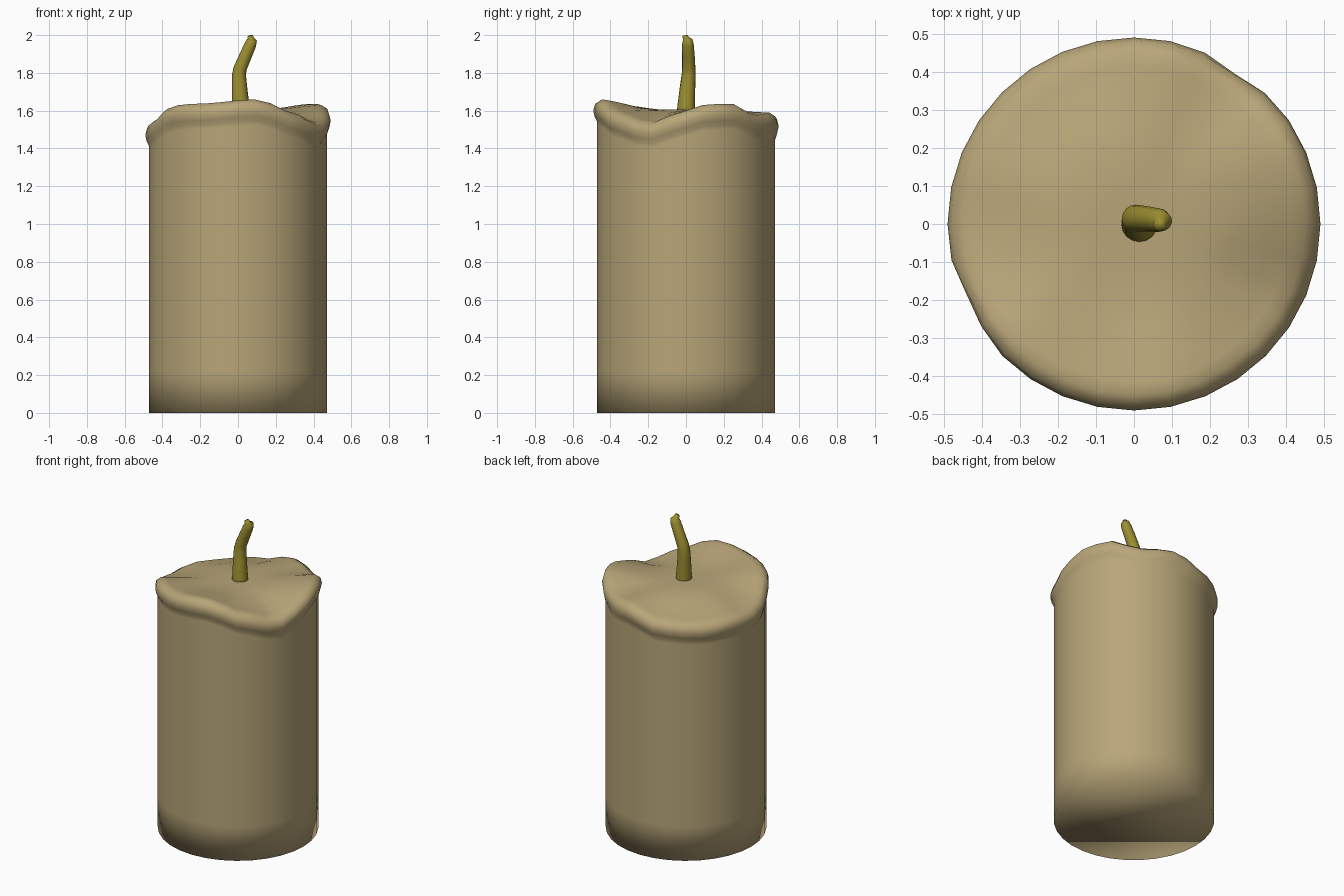
import bpy, bmesh, math
from mathutils import Vector

if "Cube" in bpy.data.objects:
    bpy.data.objects.remove(bpy.data.objects["Cube"])


def material(name, rgb):
    m = bpy.data.materials.new(name)
    m.diffuse_color = (*rgb, 1)
    m.use_nodes = True
    m.node_tree.nodes["Principled BSDF"].inputs["Base Color"].default_value = m.diffuse_color
    return m


def finish(name, bm, mat):
    bmesh.ops.recalc_face_normals(bm, faces=bm.faces)
    for f in bm.faces:
        f.smooth = True
    me = bpy.data.meshes.new(name)
    bm.to_mesh(me)
    bm.free()
    me.materials.append(mat)
    ob = bpy.data.objects.new(name, me)
    bpy.context.collection.objects.link(ob)
    return ob


def skin(bm, rings):
    """Bridge closed vertex rings in order."""
    for a, b in zip(rings, rings[1:]):
        n = len(a)
        for i in range(n):
            j = (i + 1) % n
            bm.faces.new((a[i], a[j], b[j], b[i]))


wax = material("beige wax", (0.48, 0.38, 0.19))
cord = material("olive wick", (0.33, 0.27, 0.03))

# Rim height by angle in degrees (melted, wavy edge)
RIM = [(0, 1.60), (15, 1.635), (32, 1.637), (54, 1.575), (82, 1.59), (102, 1.54),
       (140, 1.525), (160, 1.535), (182, 1.525), (200, 1.56), (215, 1.61), (230, 1.635),
       (250, 1.638), (270, 1.655), (280, 1.66), (292, 1.64), (310, 1.585), (335, 1.535),
       (360, 1.60)]


def rim(deg):
    for (a, za), (b, zb) in zip(RIM, RIM[1:]):
        if a <= deg <= b:
            t = (deg - a) / (b - a)
            t = t * t * (3 - 2 * t)
            return za + (zb - za) * t


def lip(deg):
    """Lip bulge: weaker where the wax has not run over."""
    s = 1.0
    for centre in (56, 206):
        s -= 0.7 * math.exp(-((deg - centre) / 9) ** 2)
    return s


# Candle body: straight sides, rolled lip, shallow top
SIDES, R, MID = 32, 0.47, 1.605
bm = bmesh.new()
columns = []
for i in range(SIDES):
    deg = 360 * i / SIDES
    t, s = rim(deg), lip(deg)
    profile = [(R, 0), (R, 0.22), (R, 1.25), (R, t - 0.135), (R, t - 0.115),
               (R + 0.013 * s, t - 0.09), (R + 0.021 * s, t - 0.055),
               (R + 0.012 * s, t - 0.02), (0.45, t)]
    profile += [(r, t + (MID - t) * k) for r, k in
                ((0.415, 0.1), (0.36, 0.3), (0.27, 0.7), (0.18, 1), (0.08, 1))]
    c, sn = math.cos(math.radians(deg)), math.sin(math.radians(deg))
    columns.append([bm.verts.new((r * c, r * sn, z)) for r, z in profile])
rings = [list(ring) for ring in zip(*columns)]
skin(bm, rings)
bm.faces.new(rings[0])
bm.faces.new(rings[-1])
finish("candle_body", bm, wax)

# Wick: bent tapering tube (x, y, z, radius)
PATH = [(0.015, 0, 1.56, 0.05), (0.014, 0.001, 1.62, 0.047), (0.008, 0.008, 1.72, 0.041),
        (0.005, 0.014, 1.79, 0.037), (0.012, 0.015, 1.825, 0.035),
        (0.04, 0.013, 1.89, 0.033), (0.066, 0.010, 1.95, 0.031),
        (0.073, 0.007, 1.973, 0.027), (0.069, 0.0, 1.981, 0.017),
        (0.064, -0.004, 1.996, 0.015)]
bm = bmesh.new()
pts = [Vector(p[:3]) for p in PATH]
tube = []
for i, p in enumerate(pts):
    d = (pts[min(i + 1, len(pts) - 1)] - pts[max(i - 1, 0)]).normalized()
    u = Vector((0, 1, 0)).cross(d).normalized()
    v = d.cross(u)
    tube.append([bm.verts.new(p + PATH[i][3] * (u * math.cos(a) + v * math.sin(a)))
                 for a in (math.tau * k / 16 for k in range(16))])
skin(bm, tube)
bm.faces.new(tube[0])
bm.faces.new(tube[-1])
finish("wick", bm, cord)
